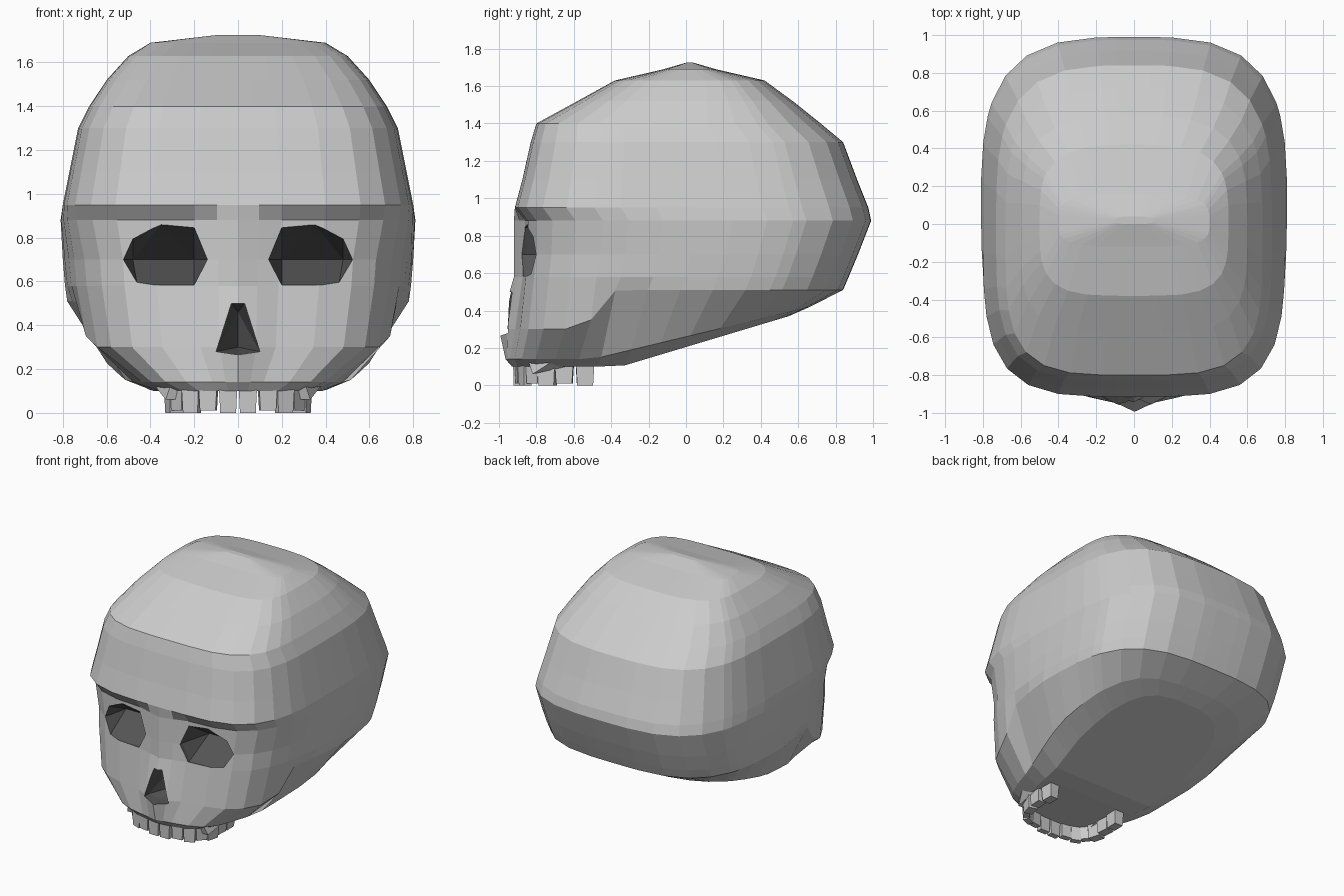
import bpy, bmesh, math
from mathutils import Matrix, Vector

if "Cube" in bpy.data.objects:
    bpy.data.objects.remove(bpy.data.objects["Cube"], do_unlink=True)


def material(name, value):
    m = bpy.data.materials.new(name)
    m.use_nodes = True
    col = (value, value, value, 1)
    m.diffuse_color = col
    bsdf = m.node_tree.nodes["Principled BSDF"]
    bsdf.inputs["Base Color"].default_value = col
    bsdf.inputs["Roughness"].default_value = 0.8
    return m


BONE = material("bone grey", 0.6)
HOLLOW = material("hollow dark grey", 0.09)


def finish(bm, name, mat):
    bmesh.ops.recalc_face_normals(bm, faces=bm.faces)
    me = bpy.data.meshes.new(name)
    bm.to_mesh(me)
    bm.free()
    ob = bpy.data.objects.new(name, me)
    bpy.context.collection.objects.link(ob)
    me.materials.append(mat)
    return ob


def clamp(t):
    return max(0.0, min(1.0, t))


# Boxy outline shared by every level: front middle, round the left side, to back middle
def quadrant(n):
    pts = [(u, (1 - u ** n) ** (1 / n)) for u in (0, .12, .25, .5, .7, .84, .93)]
    return pts + [((1 - v ** n) ** (1 / n), v) for v in (.55, .4, .2)]


HALF = [(u, -v) for u, v in quadrant(4)] + [(1, 0)] + quadrant(3.3)[::-1]


def level(bm, z, front, back, wf, wb, nose=0, bend=0, slope=0, top=9):
    """One level: z climbs by slope behind y = bend, width blends from face to cranium."""
    mid = (front + back) / 2
    side = []
    for u, v in HALF:
        y = mid + v * (back - front) / 2
        x = u * (wf + (wb - wf) * clamp((y + .65) / .6))
        if y < -.5:
            y -= .1 * nose * clamp(1 - x / .2)
        side.append((x, y, min(z + max(0, y - bend) * slope, top)))
    mirrored = [(-x, y, h) for x, y, h in side[-2:0:-1]]
    return [bm.verts.new(p) for p in side + mirrored]


# Cranium and face, lofted from crown to underside
bm = bmesh.new()
rings = [
    level(bm, 1.725, 0, .04, .1, .1),
    level(bm, 1.69, -.12, .16, .4, .4),
    level(bm, 1.63, -.38, .42, .5, .5),
    level(bm, 1.52, -.58, .57, .6, .6),
    level(bm, 1.4, -.8, .72, .68, .68),
    level(bm, 1.3, -.83, .84, .73, .73),
    level(bm, 1.1, -.875, .915, .77, .77),
    level(bm, .95, -.915, .975, .8, .8),
    level(bm, .88, -.86, .99, .79, .81, nose=.6),
    level(bm, .7, -.86, .92, .75, .8, nose=.6),
    level(bm, .58, -.87, .87, .74, .79, nose=.5),
    level(bm, .3, -.9, .84, .69, .78, nose=1, bend=-.55, slope=1.2, top=.51),
    level(bm, .14, -.93, .66, .47, .62, nose=.35, bend=-.5, slope=.24),
    level(bm, .1, -.91, .55, .36, .45, nose=.2, bend=-.35, slope=.3),
]
count = len(rings[0])
for a, b in zip(rings, rings[1:]):
    for i in range(count):
        j = (i + 1) % count
        bm.faces.new((a[i], a[j], b[j], b[i]))
for cap in (rings[0], rings[-1]):
    for i in range(count // 2):
        quad = [cap[i], cap[i + 1], cap[count - i - 1], cap[(count - i) % count]]
        bm.faces.new(list(dict.fromkeys(quad)))
skull = finish(bm, "skull", BONE)
skull.data.materials.append(HOLLOW)


# Sockets: outline pushed in from the front, then narrowing to a few deep points
def carve(name, outline, start, deep):
    bm = bmesh.new()
    for y in (-1.2, start):
        for x, z in outline:
            bm.verts.new((x, y, z))
    for p in deep:
        bm.verts.new(p)
    hull = bmesh.ops.convex_hull(bm, input=bm.verts)
    loose = [v for v in hull["geom_interior"] if isinstance(v, bmesh.types.BMVert)]
    bmesh.ops.delete(bm, geom=loose, context="VERTS")
    cutter = finish(bm, name, HOLLOW)
    cutter.hide_render = True
    mod = skull.modifiers.new(name, "BOOLEAN")
    mod.operation = "DIFFERENCE"
    mod.solver = "EXACT"
    mod.material_mode = "TRANSFER"
    mod.object = cutter
    bpy.context.view_layer.objects.active = skull
    bpy.ops.object.modifier_apply(modifier=name)
    bpy.data.objects.remove(cutter, do_unlink=True)


EYE = [(.14, .7), (.2, .585), (.46, .585), (.535, .7), (.48, .81), (.35, .86), (.2, .845)]
for s, label in ((1, "left"), (-1, "right")):
    carve(label + "_eye_socket", [(s * x, z) for x, z in EYE], -.85,
          [(s * .2, -.62, .7), (s * .48, -.62, .7)])
carve("nose_opening", [(-.03, .5), (.03, .5), (.1, .28), (0, .265), (-.1, .28)], -.9,
      [(0, -.72, .46), (0, -.72, .3)])


# Upper teeth: blocks set along an arch, widest at the front middle
def tooth(bm, x, y, width, depth, low, high, turn):
    m = (Matrix.Translation((x, y, (low + high) / 2)) @ Matrix.Rotation(turn, 4, "Z")
         @ Matrix.Diagonal((width, depth, high - low, 1)))
    made = bmesh.ops.create_cube(bm, size=1, matrix=m)["verts"]
    for v in made:
        if v.co.z < (low + high) / 2:
            v.co = Vector((x, y, v.co.z)) + (v.co - Vector((x, y, v.co.z))) * .85


ARCH = [(.045, -.9, 0), (.135, -.885, .15), (.21, -.86, .4), (.265, -.81, .9),
        (.29, -.74, 1.3), (.295, -.65, 1.5), (.285, -.54, 1.6)]
bm = bmesh.new()
for k, (x, y, turn) in enumerate(ARCH):
    for s in (1, -1):
        molar = k > 3
        tooth(bm, s * x, y, .1 if molar else .085, .075 if molar else .05,
              .01 if k % 2 else 0, .13, s * turn)
finish(bm, "upper_teeth", BONE)

# Gum ridge running back above the molars on each side
for s, label in ((1, "left"), (-1, "right")):
    bm = bmesh.new()
    for x, y, z in ((.33, -.82, .06), (.33, -.55, .12), (.4, -.68, .15), (.25, -.5, .15),
                    (.25, -.82, .06), (.3, -.85, .15)):
        bm.verts.new((s * x, y, z))
    bmesh.ops.convex_hull(bm, input=bm.verts)
    finish(bm, label + "_gum_ridge", BONE)
